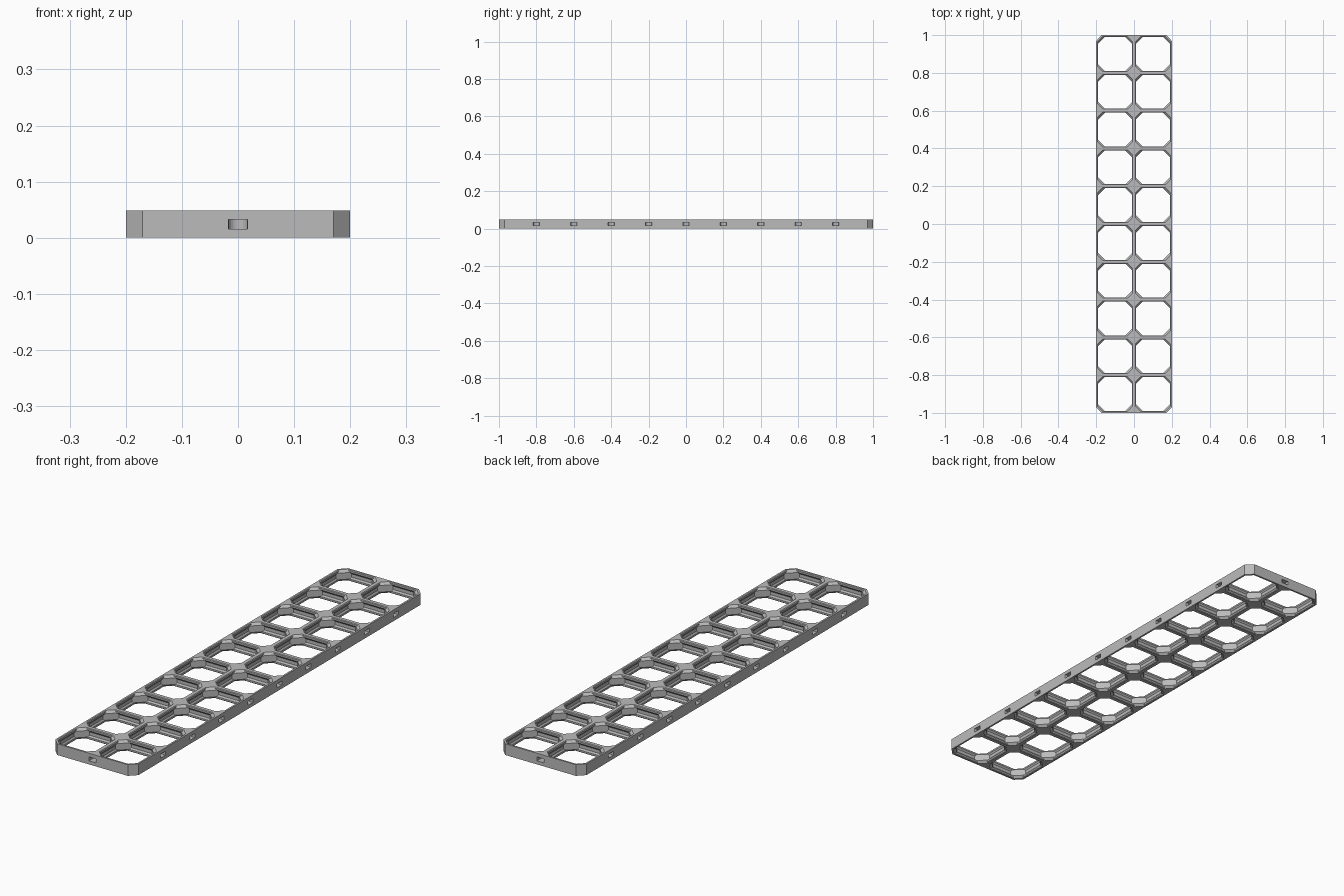
import bpy, bmesh, math

if "Cube" in bpy.data.objects:
    bpy.data.objects.remove(bpy.data.objects["Cube"])

MM = 1 / 140            # working in millimetres, 280 mm = 2 units
TILE, NX, NY, H = 28.0, 2, 10, 6.8
W, L = TILE * NX / 2, TILE * NY / 2
R2 = math.sqrt(2)

grey = bpy.data.materials.new("light grey")
grey.diffuse_color = (0.5, 0.5, 0.5, 1)
grey.use_nodes = True
grey.node_tree.nodes["Principled BSDF"].inputs["Base Color"].default_value = grey.diffuse_color


def octagon(w, d, l=None):
    """Rectangle with corners cut by 45 degree lines; c is the cut length."""
    l = l or w
    c = d
    q = [(w, -l + c), (w, l - c), (w - c, l), (-w + c, l),
         (-w, l - c), (-w, -l + c), (-w + c, -l), (w - c, -l)]
    return q


def loft(bm, rings, place=lambda x, y: (x, y)):
    """Closed solid through (outline, height) rings."""
    loops = [[bm.verts.new((*[v * MM for v in place(x, y)], z * MM)) for x, y in o]
             for o, z in rings]
    for a, b in zip(loops, loops[1:]):
        n = len(a)
        for i in range(n):
            bm.faces.new((a[i], a[(i + 1) % n], b[(i + 1) % n], b[i]))
    bm.faces.new(loops[0][::-1])
    bm.faces.new(loops[-1])


def make(name, bm):
    bmesh.ops.recalc_face_normals(bm, faces=bm.faces)
    me = bpy.data.meshes.new(name)
    bm.to_mesh(me)
    bm.free()
    me.materials.append(grey)
    ob = bpy.data.objects.new(name, me)
    bpy.context.collection.objects.link(ob)
    return ob


# slab with chamfered outer corners
bm = bmesh.new()
outer = octagon(W, 4.2, L)
loft(bm, [(outer, 0), (outer, H)])
frame = make("grid_frame", bm)

# cell openings: lip, recessed groove in the side walls, chamfered diagonal corners
# (height, half width, distance of diagonal wall from cell centre)
half = [(-0.5, 12.9, 15.63), (0.4 - 0.4, 12.9, 15.63), (0.4, 12.5, 15.23),
        (1.4, 12.5, 14.23), (2.4, 13.2, 14.23)]
levels = half + [(H - z, w, d) for z, w, d in reversed(half)]
bm = bmesh.new()
for i in range(NX):
    for j in range(NY):
        cx, cy = (i + 0.5) * TILE - W, (j + 0.5) * TILE - L
        loft(bm, [(octagon(w, 2 * w - d * R2), z) for z, w, d in levels],
             lambda x, y: (x + cx, y + cy))
cells = make("cell_cutter", bm)

# connector pockets at the joints around the rim, with a rounded inner end
arc = [(2.5 * math.cos(a * math.pi / 12), 2.5 + 2.5 * math.sin(a * math.pi / 12))
       for a in range(13)]
pocket = [(-2.4, -1), (2.4, -1), (2.4, 0), (2.2, 1.2)] + arc + [(-2.2, 1.2), (-2.4, 0)]
bm = bmesh.new()
for s in (-1, 1):
    for i in range(1, NX):
        c = i * TILE - W
        loft(bm, [(pocket, 2.2), (pocket, 4.6)], lambda x, y: (x + c, s * (L - y)))
    for j in range(1, NY):
        c = j * TILE - L
        loft(bm, [(pocket, 2.2), (pocket, 4.6)], lambda x, y: (s * (W - y), x + c))
pockets = make("pocket_cutter", bm)

# cut the openings and pockets
bpy.context.view_layer.objects.active = frame
for cutter in (cells, pockets):
    mod = frame.modifiers.new("cut", "BOOLEAN")
    mod.operation, mod.solver, mod.object = "DIFFERENCE", "EXACT", cutter
    bpy.ops.object.modifier_apply(modifier=mod.name)
    bpy.data.objects.remove(cutter)
